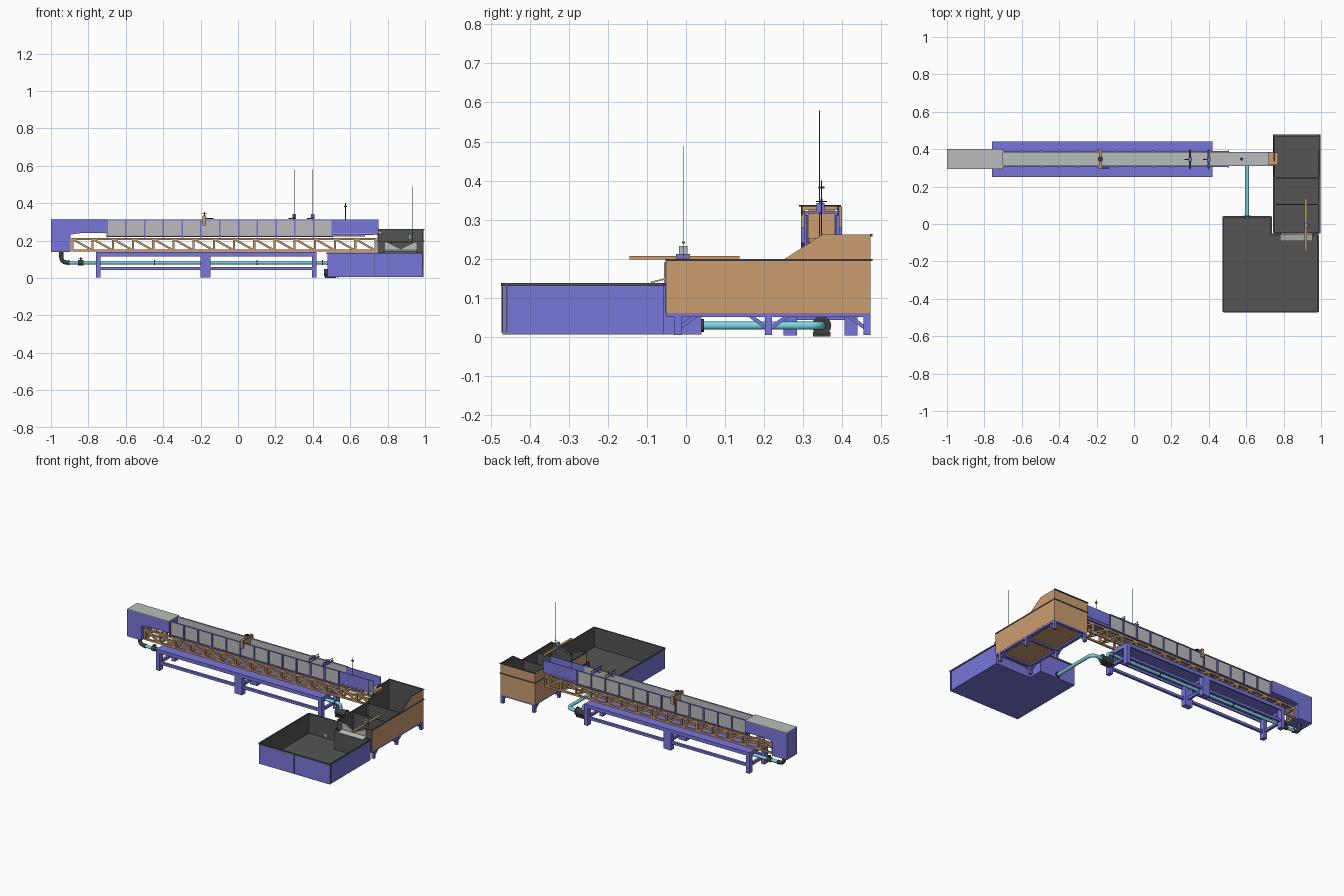
import bpy, bmesh, math
from mathutils import Vector, Matrix

if "Cube" in bpy.data.objects:
    bpy.data.objects.remove(bpy.data.objects["Cube"])


def mat(name, r, g, b):
    m = bpy.data.materials.new(name)
    m.diffuse_color = (r, g, b, 1)
    m.use_nodes = True
    m.node_tree.nodes["Principled BSDF"].inputs["Base Color"].default_value = m.diffuse_color
    return m


BLUE = mat("blue_paint", 0.19, 0.18, 0.70)
TAN = mat("tan_paint", 0.60, 0.34, 0.16)
DARK = mat("dark_grey", 0.09, 0.09, 0.09)
BLACK = mat("black", 0.05, 0.05, 0.05)
CYAN = mat("cyan_pipe", 0.20, 0.68, 0.76)
GLASS = mat("light_grey", 0.50, 0.50, 0.50)
GREEN = mat("green_rod", 0.08, 0.30, 0.10)


def finish(name, bm, *mats):
    bmesh.ops.recalc_face_normals(bm, faces=bm.faces)
    me = bpy.data.meshes.new(name)
    bm.to_mesh(me)
    bm.free()
    ob = bpy.data.objects.new(name, me)
    bpy.context.collection.objects.link(ob)
    for m in mats:
        me.materials.append(m)
    return ob


def boxes(name, m, *items):
    """Each item is (x0, x1, y0, y1, z0, z1)."""
    bm = bmesh.new()
    for x0, x1, y0, y1, z0, z1 in items:
        M = Matrix.Translation(((x0 + x1) / 2, (y0 + y1) / 2, (z0 + z1) / 2))
        bmesh.ops.create_cube(bm, size=1, matrix=M @ Matrix.Diagonal((x1 - x0, y1 - y0, z1 - z0, 1)))
    return finish(name, bm, m)


def bars(name, m, w, *pairs):
    """Square bars of width w between pairs of points."""
    bm = bmesh.new()
    for a, b in pairs:
        a, b = Vector(a), Vector(b)
        d = b - a
        R = d.to_track_quat('Z', 'Y').to_matrix().to_4x4()
        bmesh.ops.create_cube(bm, size=1, matrix=Matrix.Translation((a + b) / 2) @ R @ Matrix.Diagonal((w, w, d.length, 1)))
    return finish(name, bm, m)


def prism(name, m, pts, y0, y1):
    """Outline in xz, extruded along y."""
    bm = bmesh.new()
    f = bm.faces.new([bm.verts.new((x, y0, z)) for x, z in pts])
    r = bmesh.ops.extrude_face_region(bm, geom=[f])
    bmesh.ops.translate(bm, vec=(0, y1 - y0, 0), verts=[v for v in r['geom'] if isinstance(v, bmesh.types.BMVert)])
    return finish(name, bm, m)


def rods(name, m, *items):
    """Cylinders: (start, end, radius)."""
    bm = bmesh.new()
    for a, b, r in items:
        a, b = Vector(a), Vector(b)
        R = (b - a).to_track_quat('Z', 'Y').to_matrix().to_4x4()
        bmesh.ops.create_cone(bm, cap_ends=True, segments=16, radius1=r, radius2=r, depth=(b - a).length,
                              matrix=Matrix.Translation((a + b) / 2) @ R)
    return smooth(finish(name, bm, m))


def smooth(ob):
    bpy.ops.object.select_all(action='DESELECT')
    ob.select_set(True)
    bpy.context.view_layer.objects.active = ob
    bpy.ops.object.shade_smooth_by_angle(angle=math.radians(40))
    return ob


def pipe(name, m, r, bend, *pts):
    """Round pipe through points with rounded corners."""
    pts = [Vector(p) for p in pts]
    path = [pts[0]]
    for a, b, c in zip(pts, pts[1:], pts[2:]):
        s, e = b + (a - b).normalized() * bend, b + (c - b).normalized() * bend
        path += [s * (1 - t) ** 2 + b * 2 * t * (1 - t) + e * t * t for t in [i / 7 for i in range(8)]]
    path.append(pts[-1])
    cu = bpy.data.curves.new(name, 'CURVE')
    cu.dimensions, cu.bevel_depth, cu.bevel_resolution, cu.use_fill_caps = '3D', r, 3, True
    sp = cu.splines.new('POLY')
    sp.points.add(len(path) - 1)
    for p, v in zip(sp.points, path):
        p.co = (*v, 1)
    ob = bpy.data.objects.new(name, cu)
    bpy.context.collection.objects.link(ob)
    cu.materials.append(m)
    bpy.ops.object.select_all(action='DESELECT')
    ob.select_set(True)
    bpy.context.view_layer.objects.active = ob
    bpy.ops.object.convert(target='MESH')
    smooth(bpy.context.object)


def shell(name, verts, faces, outer, t):
    """Open container, painted outside and dark inside."""
    bm = bmesh.new()
    v = [bm.verts.new(p) for p in verts]
    for f in faces:
        bm.faces.new([v[i] for i in f])
    ob = finish(name, bm, outer, DARK)
    # make sure the normals point outwards
    low = min(ob.data.polygons, key=lambda p: p.center.z)
    if low.normal.z > 0:
        ob.data.flip_normals()
    s = ob.modifiers.new("wall", 'SOLIDIFY')
    s.thickness, s.offset, s.material_offset, s.material_offset_rim = t, -1, 1, 1


YS = (0.315, 0.38)          # truss and channel sides
YC = 0.3475

# L-shaped collecting tank with a rim
L = [(.478, -.47), (.985, -.47), (.985, -.056), (.733, -.056), (.733, .04), (.478, .04)]
n = len(L)
shell("collecting_tank", [(x, y, .005) for x, y in L] + [(x, y, .133) for x, y in L],
      [tuple(range(n))] + [(i, (i + 1) % n, (i + 1) % n + n, i + n) for i in range(n)], BLUE, .006)
bars("collecting_tank_rim", DARK, .008,
     *[((*L[i], .133), (*L[(i + 1) % n], .133)) for i in range(n)])
boxes("tank_seams", DARK, (.983, .987, -.462, -.458, .01, .133), (.729, .732, -.473, -.469, .01, .133))

# weir tank: side outline in yz, open at the top
P = [(-.05, .06), (.473, .06), (.473, .262), (.35, .262), (.25, .197), (-.05, .197)]
shell("weir_tank", [(.747, y, z) for y, z in P] + [(.993, y, z) for y, z in P],
      [tuple(range(6)), tuple(range(6, 12)), (0, 1, 7, 6), (1, 2, 8, 7)], TAN, .006)
boxes("weir_tank_rim", DARK, (.743, .748, -.052, .477, .194, .199), (.992, .997, -.052, .477, .194, .199),
      (.743, .997, .473, .478, .194, .199), (.743, .997, .472, .478, .257, .263))
boxes("weir_tank_baffles", DARK, (.75, .99, .102, .108, .062, .19), (.75, .99, .242, .248, .062, .197))
# front wall with V notch, plate and spout
prism("weir_front_wall", DARK, [(.747, .06), (.993, .06), (.993, .197), (.95, .197), (.87, .15), (.79, .197), (.747, .197)], -.052, -.046)
prism("v_notch_plate", GLASS, [(.785, .138), (.955, .138), (.955, .19), (.94, .19), (.87, .155), (.80, .19), (.785, .19)], -.056, -.052)
spout = boxes("weir_spout", GLASS, (.78, .955, -.018, .018, -.002, .002))
spout.location = (0, -.072, .143)
spout.rotation_euler.x = math.radians(14)
# weir tank stand
boxes("weir_tank_stand", BLUE, (.75, .77, -.05, .473, .05, .06), (.972, .992, -.05, .473, .05, .06),
      *[(.75, .992, y, y + .018, .05, .06) for y in (-.03, .203, .455)],
      *[(x, x + .018, y, y + .018, .004, .05) for x in (.75, .974) for y in (-.03, .203, .455)])
bars("stand_braces", BLUE, .01, *[((x, y, .02), (x, y + d, .053)) for x in (.759, .983)
     for y, d in ((-.02, .045), (.21, -.045), (.215, .045), (.462, -.045))])

# flume base bed, rails, legs
boxes("flume_bed", BLUE, (-.76, .42, .25, .44, .13, .138), (-.76, .42, .25, .258, .115, .138),
      (-.76, .42, .432, .44, .115, .138), *[(x, x + .008, .25, .44, .112, .132) for x in (-.76, -.176, .412)])
boxes("base_rails", BLUE, *[(-.76, .42, y, y + .016, .042, .058) for y in (.256, .418)],
      *[(x, x + .016, .256, .434, .042, .058) for x in (-.756, -.18, .4)])
boxes("base_legs", BLUE, *[(x0, x1, y, y + .034, .003, .132) for x0, x1 in ((-.76, -.735), (-.2, -.147), (.395, .42))
                           for y in (.25, .406)])

# lattice truss under the channel
X0, X1, N = -.885, .735, 15
S = (X1 - X0) / N
tr = []
for y in YS:
    tr += [((X0, y, z), (X1, y, z)) for z in (.147, .208)]
    tr += [((X0 + i * S, y, .147), (X0 + i * S, y, .208)) for i in range(N + 1)]
    tr += [((X0 + i * S, y, .208), (X0 + (i + 1) * S, y, .147)) for i in range(N)]
tr += [((X0 + i * S, YS[0], z), (X0 + i * S, YS[1], z)) for i in range(N + 1) for z in (.147, .208)]
bars("lattice_truss", TAN, .011, *tr)

# inlet box with cover
prism("inlet_box", BLUE, [(-1, .14), (-.895, .14), (-.895, .232), (-.84, .24), (-.7, .24), (-.7, .31), (-1, .31)], .295, .4)
boxes("inlet_cover", GLASS, (-1, -.7, .295, .4, .31, .315))

# open channel: floor, glass sides, posts, outlet
boxes("channel_floor", GLASS, (-.7, .76, .312, .384, .23, .236))
boxes("glass_walls", GLASS, (-.7, .505, .309, .314, .226, .312), (-.7, .505, .381, .386, .226, .312))
PX = [-.7 + i * 1.205 / 12 for i in range(13)]
boxes("channel_posts", BLUE, *[(x - .004, x + .004, y, y + .008, .215, .312) for x in PX for y in (.302, .385)],
      *[(-.7, .505, y, y + .006, z, z + .005) for y in (.304, .385) for z in (.22, .308)],
      *[(x - .004, x + .004, .302, .393, .215, .222) for x in PX])
boxes("outlet_walls", BLUE, (.505, .75, .309, .313, .238, .312), (.505, .75, .382, .386, .238, .312),
      (.505, .68, .309, .386, .222, .232))
boxes("outlet_lip", TAN, (.72, .77, .315, .382, .236, .252))

# sluice gate
boxes("sluice_gate", TAN, (-.182, -.178, .314, .381, .25, .335), (-.19, -.17, .295, .305, .28, .33),
      (-.19, -.17, .39, .4, .28, .33), (-.188, -.172, .295, .4, .325, .333))
rods("gate_handwheel", BLACK, ((-.18, YC, .33), (-.18, YC, .352), .003), ((-.18, YC, .345), (-.18, YC, .348), .014),
     ((-.18, .30, .318), (-.13, .30, .318), .002))

# point gauge carriages on the channel, with tall thin rods
for i, x in enumerate((.3, .4)):
    boxes(f"gauge_carriage_{i}", TAN if i == 0 else BLUE, (x - .006, x + .006, .3, .395, .316, .322))
    boxes(f"gauge_block_{i}", BLUE, (x - .009, x + .009, .335, .355, .318, .342))
    rods(f"gauge_rod_{i}", GREEN, ((x, .342, .25), (x, .342, .58), .001))
    rods(f"gauge_rails_{i}", BLACK, ((x, .29, .335), (x, .397, .335), .002),
         *[((x, y, .31), (x, y, .336), .002) for y in (.297, .39)], ((x - .03, .345, .318), (x + .01, .345, .318), .003))
rods("tailgate_spindle", BLACK, ((.575, YC, .24), (.575, YC, .4), .0016), ((.575, YC, .38), (.575, YC, .384), .008))

# gauge on the weir tank
boxes("weir_gauge_beam", TAN, (.912, .926, -.145, .137, .197, .206))
boxes("weir_gauge_block", BLUE, (.908, .93, -.025, .01, .2, .212))
boxes("weir_gauge_body", GLASS, (.912, .926, -.018, .004, .206, .232))
rods("weir_gauge_rod", GREEN, ((.935, -.006, .15), (.935, -.006, .488), .001), ((.935, -.006, .238), (.935, -.006, .243), .004))

# supply pipework, pump and valve
pipe("suction_pipe", CYAN, .011, .04, (.605, .03, .028), (.605, YC, .028), (.52, YC, .028))
pipe("riser_pipe", CYAN, .010, .025, (.49, YC, .03), (.49, YC, .082), (.3, YC, .082))
pipe("supply_pipe", CYAN, .010, .03, (.31, YC, .082), (-.905, YC, .082))
pipe("supply_elbow", BLACK, .012, .035, (-.9, YC, .082), (-.945, YC, .082), (-.945, YC, .142))
rods("pump", BLACK, ((.46, YC, .028), (.53, YC, .028), .021), ((.53, YC, .028), (.536, YC, .028), .025))
boxes("pump_foot", BLACK, (.465, .525, .325, .37, .0, .012))
rods("pipe_valve", BLACK, ((-.855, YC, .082), (-.825, YC, .082), .015), ((-.84, YC, .08), (-.84, YC, .11), .004),
     ((-.84, YC, .102), (-.84, YC, .105), .012))
rods("pipe_flanges", BLACK, *[((x, YC, .082), (x + .005, YC, .082), .014) for x in (-.905, -.45, .1, .45)],
     ((.605, .04, .028), (.605, .046, .028), .017))
